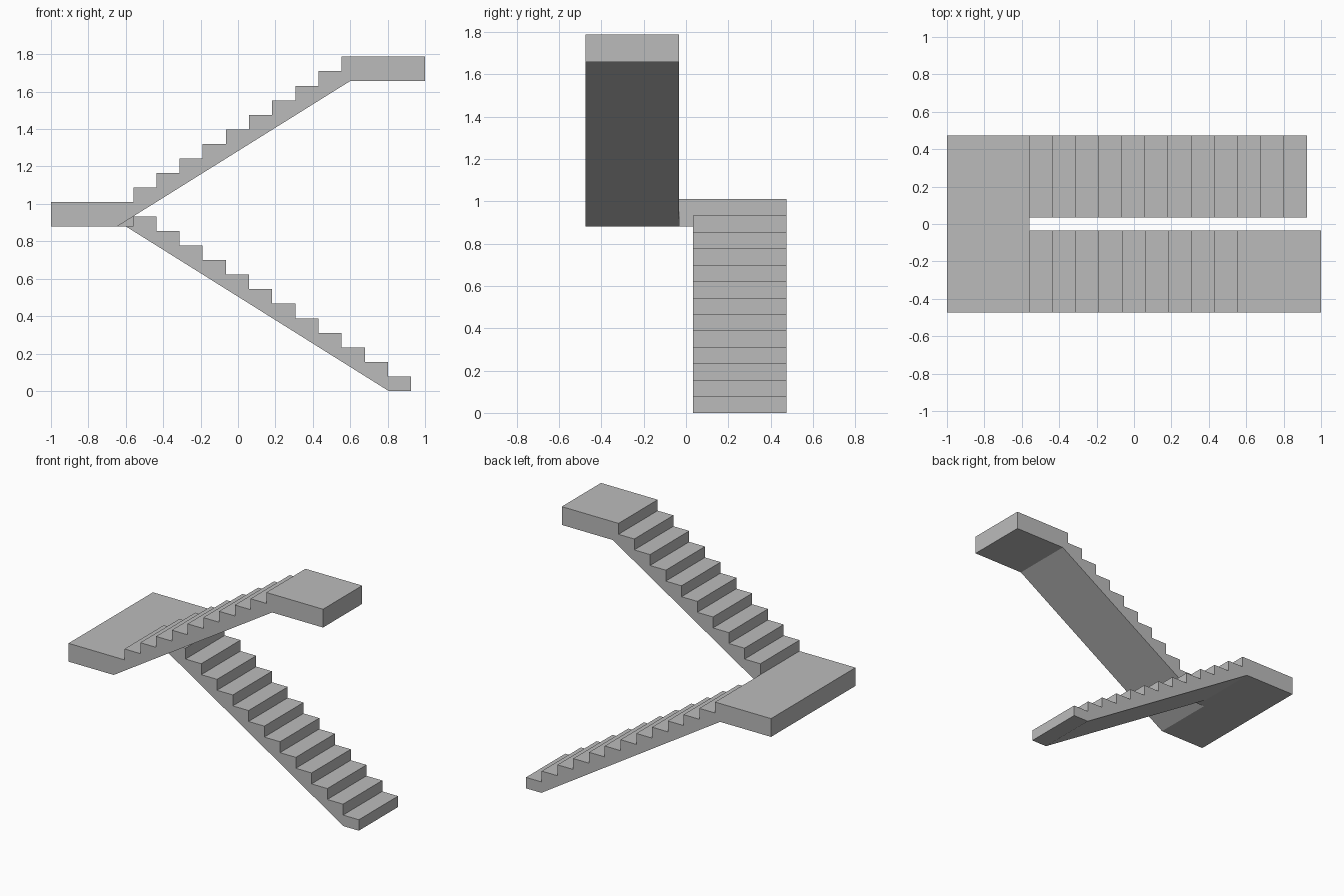
import bpy
import bmesh

cube = bpy.data.objects.get("Cube")
if cube:
    bpy.data.objects.remove(cube, do_unlink=True)

# One plain concrete colour
GREY = (0.5, 0.5, 0.5, 1.0)
concrete = bpy.data.materials.new("concrete_grey")
concrete.use_nodes = True
concrete.diffuse_color = GREY
concrete.node_tree.nodes["Principled BSDF"].inputs["Base Color"].default_value = GREY

# Shared stair dimensions
RISE, RUN = 1.01 / 13, 0.1238
BACK, EDGE = -1.0, -0.56          # landing extent in x
TOP, THICK = 1.01, 0.13           # landing height and slab thickness
UNDER = TOP - THICK
INNER, OUTER = 0.034, 0.474       # flight extent in y


def prism(name, profile, y0, y1):
    """Extrude an x-z profile along y."""
    bm = bmesh.new()
    face = bm.faces.new([bm.verts.new((x, y0, z)) for x, z in profile])
    new = bmesh.ops.extrude_face_region(bm, geom=[face])["geom"]
    verts = [v for v in new if isinstance(v, bmesh.types.BMVert)]
    bmesh.ops.translate(bm, verts=verts, vec=(0, y1 - y0, 0))
    bmesh.ops.recalc_face_normals(bm, faces=bm.faces)
    mesh = bpy.data.meshes.new(name)
    bm.to_mesh(mesh)
    bm.free()
    mesh.materials.append(concrete)
    obj = bpy.data.objects.new(name, mesh)
    bpy.context.collection.objects.link(obj)
    return obj


def steps(count, direction):
    """Zigzag of risers and treads starting at the landing edge."""
    points = []
    for i in range(count):
        x, z = EDGE + i * RUN, TOP + direction * i * RISE
        points += [(x, z), (x, z + direction * RISE)]
    return points


# Lower flight with its half of the landing, descending to the ground
lower = [(BACK, UNDER), (BACK, TOP)] + steps(12, -1)
lower += [(EDGE + 12 * RUN, RISE), (EDGE + 12 * RUN, 0), (0.805, 0), (-0.6, UNDER)]
stairs = prism("switchback_staircase", lower, INNER, OUTER)

# Upper flight with its half of the landing, rising to the top platform
roof = TOP + 10 * RISE
upper = [(BACK, UNDER), (BACK, TOP)] + steps(10, 1)
upper += [(1.0, roof), (1.0, roof - THICK), (0.6, roof - THICK), (-0.645, UNDER)]
upper_flight = prism("upper_flight", upper, -OUTER, -INNER)

# Landing strip between the two flights
strip = [(BACK, UNDER), (BACK, TOP), (EDGE, TOP), (EDGE, UNDER)]
landing_strip = prism("landing_strip", strip, -INNER, INNER)

# Fuse the parts into one solid
bpy.context.view_layer.objects.active = stairs
for part in (landing_strip, upper_flight):
    mod = stairs.modifiers.new("fuse", "BOOLEAN")
    mod.operation, mod.solver, mod.object = "UNION", "EXACT", part
    bpy.ops.object.modifier_apply(modifier=mod.name)
    bpy.data.objects.remove(part, do_unlink=True)

# Merge the coplanar landing faces
bm = bmesh.new()
bm.from_mesh(stairs.data)
bmesh.ops.remove_doubles(bm, verts=bm.verts, dist=0.0005)
bmesh.ops.dissolve_limit(bm, angle_limit=0.01, verts=bm.verts, edges=bm.edges)
bm.to_mesh(stairs.data)
bm.free()
